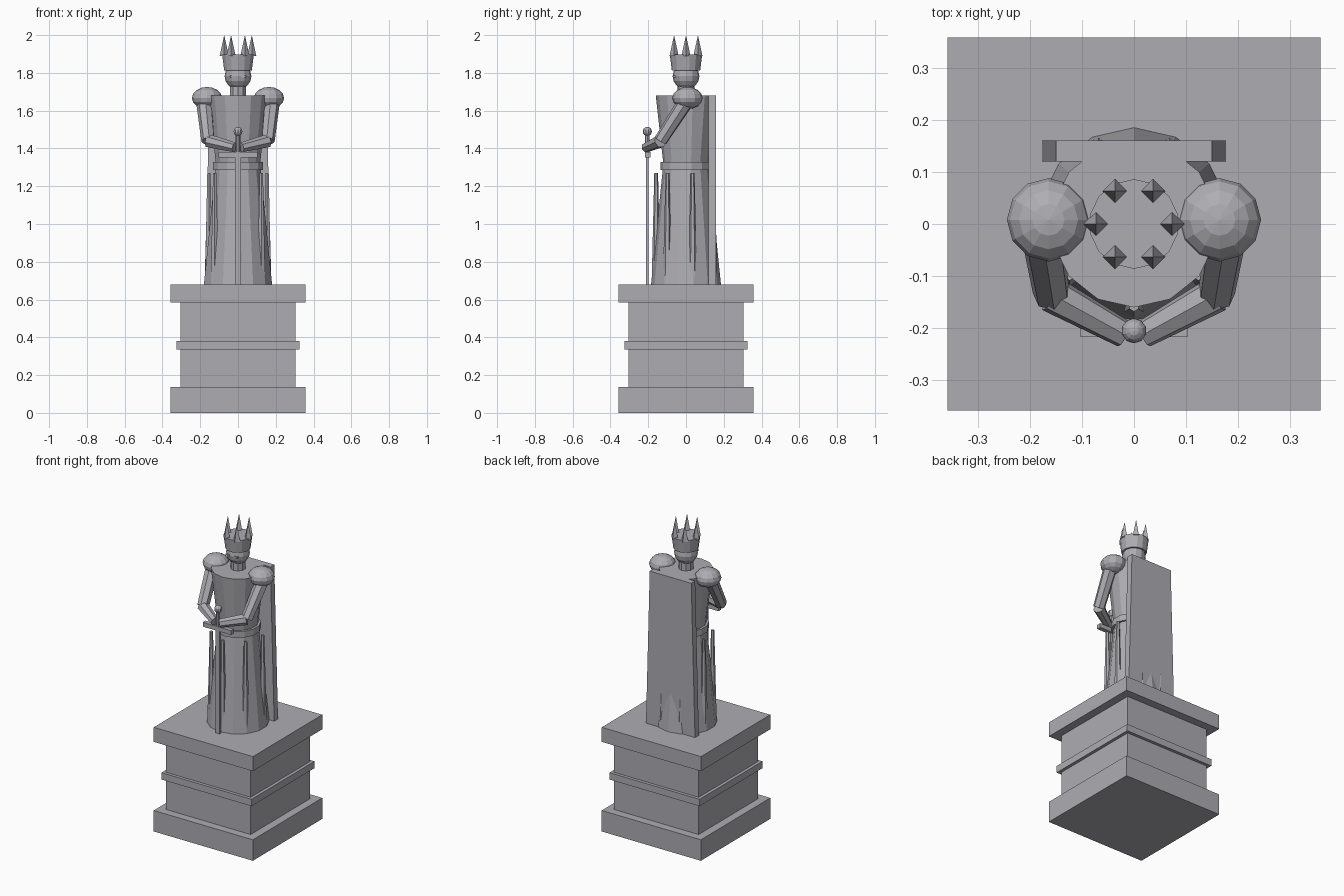
import bpy, bmesh, math
from mathutils import Vector, Matrix

cube = bpy.data.objects.get("Cube")
if cube:
    bpy.data.objects.remove(cube, do_unlink=True)

stone = bpy.data.materials.new("grey_stone")
stone.use_nodes = True
stone.diffuse_color = (0.42, 0.42, 0.45, 1)
bsdf = next(n for n in stone.node_tree.nodes if n.type == "BSDF_PRINCIPLED")
bsdf.inputs["Base Color"].default_value = stone.diffuse_color
bsdf.inputs["Roughness"].default_value = 0.8


def finish(name, bm):
    bmesh.ops.recalc_face_normals(bm, faces=bm.faces)
    mesh = bpy.data.meshes.new(name)
    bm.to_mesh(mesh)
    bm.free()
    mesh.materials.append(stone)
    ob = bpy.data.objects.new(name, mesh)
    bpy.context.collection.objects.link(ob)
    return ob


def box(name, center, size):
    bm = bmesh.new()
    bmesh.ops.create_cube(bm, size=1, matrix=Matrix.Translation(center) @ Matrix.Diagonal((*size, 1)))
    return finish(name, bm)


def slab(name, half, z0, z1):
    return box(name, (0, 0, (z0 + z1) / 2), (2 * half, 2 * half, z1 - z0))


def rod(name, a, b, r1, r2, sides):
    """Tapered prism running from point a to point b."""
    a, b = Vector(a), Vector(b)
    d = b - a
    turn = Matrix.Identity(4)
    if math.hypot(d.x, d.y) > 1e-6:
        turn = d.to_track_quat("Z", "Y").to_matrix().to_4x4()
    bm = bmesh.new()
    bmesh.ops.create_cone(bm, cap_ends=True, segments=sides, radius1=r1, radius2=r2,
                          depth=d.length, matrix=Matrix.Translation((a + b) / 2) @ turn)
    return finish(name, bm)


def ball(name, center, r, flat=1, segments=12, rings=8):
    bm = bmesh.new()
    bmesh.ops.create_uvsphere(bm, u_segments=segments, v_segments=rings, radius=r,
                              matrix=Matrix.Translation(center) @ Matrix.Diagonal((1, 1, flat, 1)))
    return finish(name, bm)


# Pedestal
FLOOR = 0.68
slab("plinth_base", 0.358, 0, 0.137)
slab("plinth_body", 0.305, 0.137, 0.585)
slab("plinth_band", 0.325, 0.335, 0.38)
slab("plinth_top", 0.358, 0.585, FLOOR)

# Robe, belt and torso
rod("robe", (0, 0, FLOOR), (0, 0, 1.30), 0.185, 0.122, 14)
rod("belt", (0, 0, 1.285), (0, 0, 1.327), 0.136, 0.136, 14)
rod("torso", (0, 0, 1.30), (0, 0, 1.68), 0.118, 0.16, 14)

# Folds around the robe
FOLDS = 7
for i in range(FOLDS):
    t = math.tau * i / FOLDS
    x, y = 0.158 * math.sin(t), -0.158 * math.cos(t)
    rod(f"robe_fold_{i + 1}", (x, y, FLOOR), (x, y, 1.27), 0.024, 0.01, 6)

# Cape, wider at the hem
cape = box("cape", (0, 0.14, (FLOOR + 1.68) / 2), (0.3, 0.04, 1.0))
for v in cape.data.vertices:
    if v.co.z < 1:
        v.co.x *= 1.18

# Head and crown
rod("neck", (0, 0, 1.67), (0, 0, 1.74), 0.045, 0.045, 10)
ball("head", (0, 0, 1.783), 0.071, segments=12)
rod("crown_band", (0, 0, 1.812), (0, 0, 1.898), 0.075, 0.086, 14)
for i in range(6):
    t = math.tau * i / 6
    x, y = 0.073 * math.cos(t), 0.073 * math.sin(t)
    rod(f"crown_spike_{i + 1}", (x, y, 1.89), (x, y, 2.0), 0.024, 0, 4)

# Paired parts: eyes, shoulders and arms
for side, s in (("left", 1), ("right", -1)):
    box(f"{side}_eye", (s * 0.029, -0.062, 1.782), (0.025, 0.012, 0.011))
    ball(f"{side}_shoulder", (s * 0.164, 0.008, 1.667), 0.08, flat=0.73)
    elbow = (s * 0.158, -0.135, 1.44)
    rod(f"{side}_upper_arm", (s * 0.18, 0.0, 1.65), elbow, 0.042, 0.036, 7)
    rod(f"{side}_forearm", elbow, (s * 0.018, -0.212, 1.405), 0.036, 0.027, 7)

# Sword resting point down in front
SWORD_Y = -0.205
box("sword_blade", (0, SWORD_Y, (FLOOR + 1.37) / 2), (0.032, 0.013, 1.37 - FLOOR))
box("sword_guard", (0, SWORD_Y + 0.002, 1.366), (0.205, 0.028, 0.028))
rod("sword_grip", (0, SWORD_Y, 1.37), (0, SWORD_Y, 1.48), 0.012, 0.012, 8)
ball("sword_pommel", (0, SWORD_Y, 1.49), 0.024, segments=10, rings=8)
